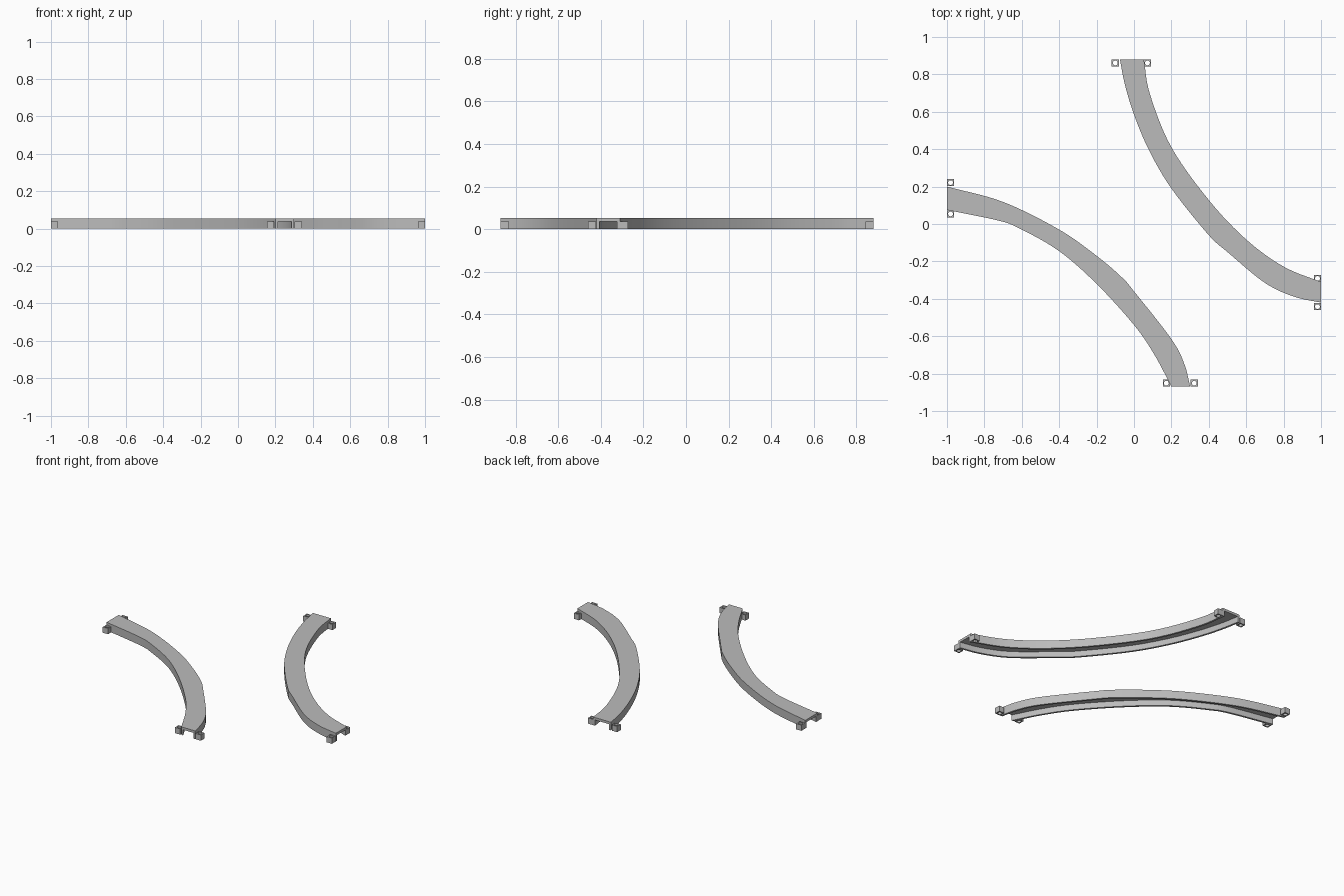
import bpy, bmesh, math
from mathutils import Vector

cube = bpy.data.objects.get("Cube")
if cube:
    bpy.data.objects.remove(cube, do_unlink=True)

HEIGHT, INNER_HEIGHT, WALL = 0.053, 0.037, 0.013
LUG, HOLE = 0.038, 0.013

grey = bpy.data.materials.new("plain grey")
grey.use_nodes = True
colour = (0.5, 0.5, 0.5, 1)
grey.diffuse_color = colour
grey.node_tree.nodes["Principled BSDF"].inputs["Base Color"].default_value = colour


def finish(bm, name):
    bmesh.ops.recalc_face_normals(bm, faces=bm.faces)
    mesh = bpy.data.meshes.new(name)
    bm.to_mesh(mesh)
    bm.free()
    mesh.materials.append(grey)
    obj = bpy.data.objects.new(name, mesh)
    bpy.context.collection.objects.link(obj)
    bpy.ops.object.select_all(action='DESELECT')
    obj.select_set(True)
    bpy.context.view_layer.objects.active = obj
    bpy.ops.object.shade_smooth_by_angle(angle=math.radians(30))
    return obj


def smooth_path(points, count=40):
    """Spline through the points, resampled at equal lengths."""
    p = [Vector(q) for q in points]
    p = [2 * p[0] - p[1]] + p + [2 * p[-1] - p[-2]]
    fine = []
    for a, b, c, d in zip(p, p[1:], p[2:], p[3:]):
        for i in range(20):
            t = i / 20
            fine.append(0.5 * (2 * b + (c - a) * t + (2 * a - 5 * b + 4 * c - d) * t * t
                               + (3 * b - a - 3 * c + d) * t ** 3))
    fine.append(p[-2])
    dist = [0.0]
    for a, b in zip(fine, fine[1:]):
        dist.append(dist[-1] + (b - a).length)
    out, k = [], 0
    for i in range(count + 1):
        s = dist[-1] * i / count
        while k < len(fine) - 2 and dist[k + 1] < s:
            k += 1
        out.append(fine[k].lerp(fine[k + 1], (s - dist[k]) / (dist[k + 1] - dist[k])))
    return out


def channel(name, edge_a, edge_b):
    """Curved cover, open underneath, lofted between two edge paths."""
    bm = bmesh.new()
    rings = []
    for a, b in zip(smooth_path(edge_a), smooth_path(edge_b)):
        f = WALL / (b - a).length
        ia, ib = a.lerp(b, f), b.lerp(a, f)
        section = [(a, 0), (a, HEIGHT), (b, HEIGHT), (b, 0),
                   (ib, 0), (ib, INNER_HEIGHT), (ia, INNER_HEIGHT), (ia, 0)]
        rings.append([bm.verts.new((q.x, q.y, z)) for q, z in section])
    for r, s in zip(rings, rings[1:]):
        for i in range(8):
            j = (i + 1) % 8
            bm.faces.new((r[i], r[j], s[j], s[i]))
    # end caps: two walls and the top between them
    for r in (rings[0], rings[-1]):
        bm.faces.new((r[0], r[1], r[6], r[7]))
        bm.faces.new((r[1], r[2], r[5], r[6]))
        bm.faces.new((r[2], r[3], r[4], r[5]))
    return finish(bm, name)


def lug(name, x, y, n=16):
    """Square screw lug with a round hole through it."""
    bm = bmesh.new()
    rings = []
    for radius, z, square in ((LUG / 2, 0, True), (LUG / 2, INNER_HEIGHT, True),
                              (HOLE, INNER_HEIGHT, False), (HOLE, 0, False)):
        ring = []
        for i in range(n):
            c, s = math.cos(math.tau * i / n), math.sin(math.tau * i / n)
            k = radius / max(abs(c), abs(s)) if square else radius
            ring.append(bm.verts.new((x + k * c, y + k * s, z)))
        rings.append(ring)
    for r, s in zip(rings, rings[1:] + rings[:1]):
        for i in range(n):
            j = (i + 1) % n
            bm.faces.new((r[i], r[j], s[j], s[i]))
    return finish(bm, name)


# curved channels
channel("back_channel",
        [(-.075, .88), (-.05, .75), (0, .585), (.08, .395), (.2, .19), (.4, -.06),
         (.5, -.15), (.7, -.315), (.86, -.39), (1, -.42)],
        [(.053, .88), (.085, .695), (.2, .41), (.4, .128), (.6, -.083),
         (.8, -.228), (1, -.31)])
channel("front_channel",
        [(-1, .2), (-.7, .118), (-.4, -.03), (-.2, -.17), (-.065, -.285),
         (0, -.36), (.2, -.615), (.27, -.75), (.3, -.87)],
        [(-1, .075), (-.715, .016), (-.6, -.03), (-.4, -.145), (-.2, -.32),
         (0, -.54), (.11, -.7), (.2, -.87)])

# screw lugs beside each channel end
lugs = {
    "back_end_lug": [(-.1, .861), (.072, .861)],
    "left_end_lug": [(.981, -.291), (.981, -.442)],
    "right_end_lug": [(-.981, .221), (-.981, .054)],
    "front_end_lug": [(.173, -.851), (.322, -.851)],
}
for name, places in lugs.items():
    for i, (x, y) in enumerate(places):
        lug(f"{name}_{i + 1}", x, y)
